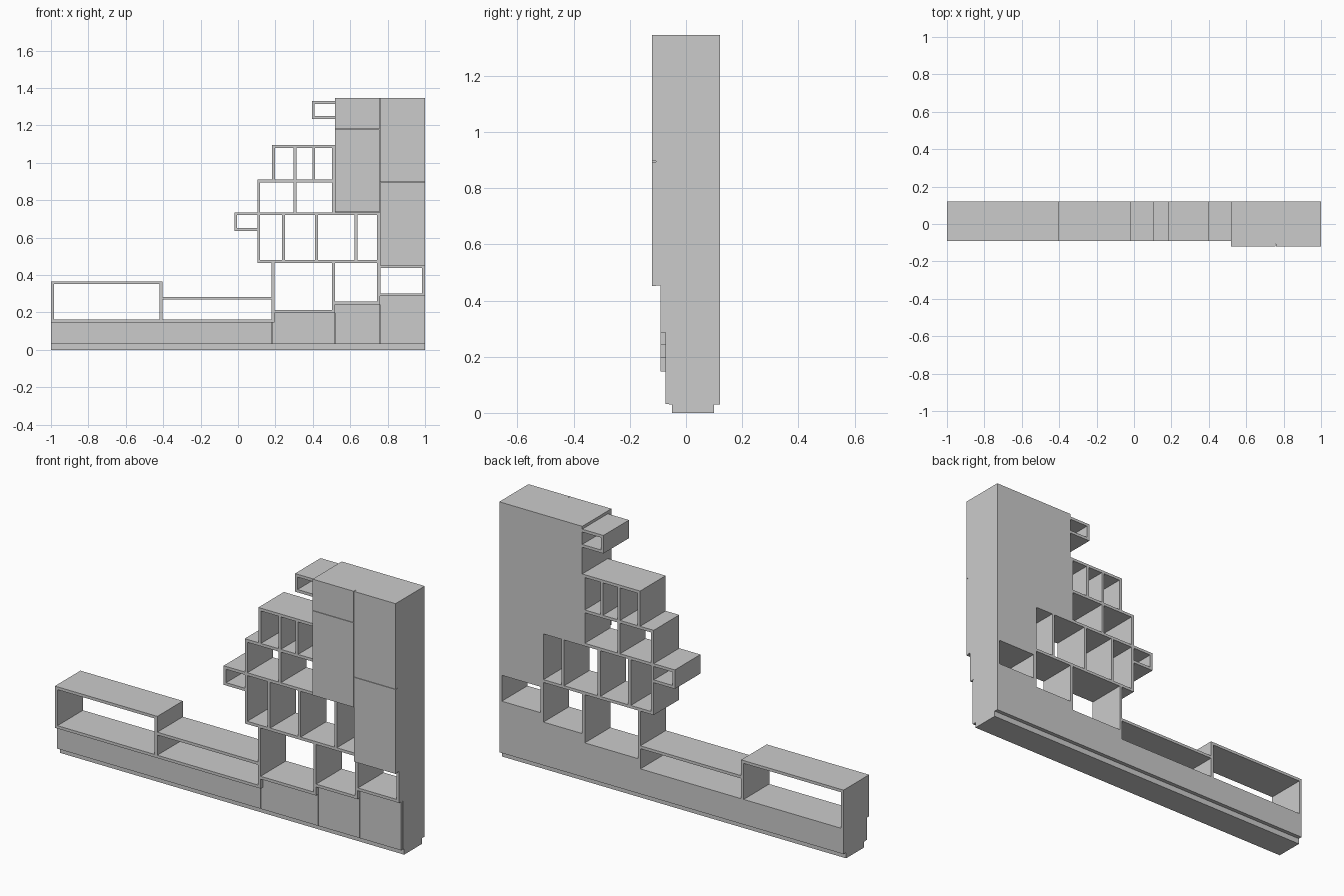
import bpy
import bmesh

if "Cube" in bpy.data.objects:
    bpy.data.objects.remove(bpy.data.objects["Cube"])

BACK = 0.121          # common rear plane
SHELF_FRONT = -0.091  # front edge of open shelving
BASE_FRONT = -0.073   # front of the low drawer units
T = 0.015             # board thickness


def build(name, boxes):
    """One object made of axis-aligned boxes (x0, x1, y0, y1, z0, z1)."""
    bm = bmesh.new()
    for x0, x1, y0, y1, z0, z1 in boxes:
        vs = bmesh.ops.create_cube(bm, size=1)["verts"]
        for v in vs:
            v.co = (x1 if v.co.x > 0 else x0,
                    y1 if v.co.y > 0 else y0,
                    z1 if v.co.z > 0 else z0)
    mesh = bpy.data.meshes.new(name)
    bm.to_mesh(mesh)
    bm.free()
    obj = bpy.data.objects.new(name, mesh)
    bpy.context.collection.objects.link(obj)
    return obj


def shelf_unit(name, x0, x1, z0, z1, uprights=(), bottom=True, top=True):
    """Open-backed shelf: horizontal boards plus uprights given by left edge."""
    boxes = []
    if bottom:
        boxes.append((x0, x1, SHELF_FRONT, BACK, z0, z0 + T))
    if top:
        boxes.append((x0, x1, SHELF_FRONT, BACK, z1 - T, z1))
    for u in uprights:
        boxes.append((u, u + T, SHELF_FRONT, BACK, z0 + T, z1 - T))
    return build(name, boxes)


# Recessed plinth
build("plinth", [(-1, 1, -0.05, 0.1, 0, 0.03)])

# Stepped row of closed low units
BASES = [("long", -1, 0.183, 0.147), ("first", 0.183, 0.518, 0.197),
         ("second", 0.518, 0.758, 0.242), ("third", 0.758, 1, 0.287)]
for label, x0, x1, z1 in BASES:
    build(label + "_base_carcass", [(x0, x1, BASE_FRONT + 0.012, BACK, 0.03, z1)])
    build(label + "_base_front", [(x0 + 0.001, x1 - 0.001, BASE_FRONT,
                                   BASE_FRONT + 0.012, 0.031, z1)])

# Long low shelves on the left
shelf_unit("left_low_shelf", -1, -0.405, 0.147, 0.366, (-1, -0.405 - T))
shelf_unit("middle_low_shelf", -0.405, 0.18, 0.147, 0.283)

# Cubbies standing on the stepped units; their tops are the long shelf row
shelf_unit("first_cubby", 0.18, 0.518, 0.197, 0.465 + T, (0.18, 0.518 - T), top=False)
shelf_unit("second_cubby", 0.518, 0.758, 0.242, 0.465 + T, (0.758 - T,), top=False)
shelf_unit("third_cubby", 0.758, 1, 0.287, 0.453, (1 - T,))
build("third_cubby_side", [(0.758, 0.761, SHELF_FRONT, BACK, 0.302, 0.438)])
build("first_cubby_foot", [(0.18, 0.18 + T, SHELF_FRONT, BACK, 0.147, 0.197)])

# Stacked shelf rows, each sharing the board below it
shelf_unit("lower_shelf_row", 0.103, 0.758, 0.465, 0.735,
           (0.103, 0.236, 0.413, 0.623, 0.758 - T))
shelf_unit("middle_shelf_row", 0.103, 0.518, 0.72, 0.91,
           (0.103, 0.298, 0.518 - T), bottom=False)
shelf_unit("upper_shelf_row", 0.182, 0.518, 0.895, 1.095,
           (0.182, 0.298, 0.398, 0.518 - T), bottom=False)

# Small boxes cantilevered to the left
shelf_unit("side_box", -0.02, 0.103, 0.635, 0.735, (-0.02,))
shelf_unit("top_box", 0.395, 0.518, 1.235, 1.33, (0.395,))

# Tall L-shaped cupboard
DOOR_BACK = -0.106
build("cupboard_carcass", [(0.518, 0.758, DOOR_BACK, BACK, 0.735, 1.345),
                           (0.758, 1, DOOR_BACK, BACK, 0.453, 1.345)])
G = 0.001
DOORS = [("left_top_door", 0.518, 0.758, 1.18, 1.345),
         ("left_door", 0.518, 0.758, 0.735, 1.18),
         ("right_upper_door", 0.758, 1, 0.895, 1.345),
         ("right_lower_door", 0.758, 1, 0.45, 0.895)]
for name, x0, x1, z0, z1 in DOORS:
    build(name, [(x0 + (G if x0 > 0.6 else 0), x1 - (G if x1 < 1 else 0),
                  -0.121, DOOR_BACK, z0 + G, z1 - (G if z1 < 1.3 else 0))])
